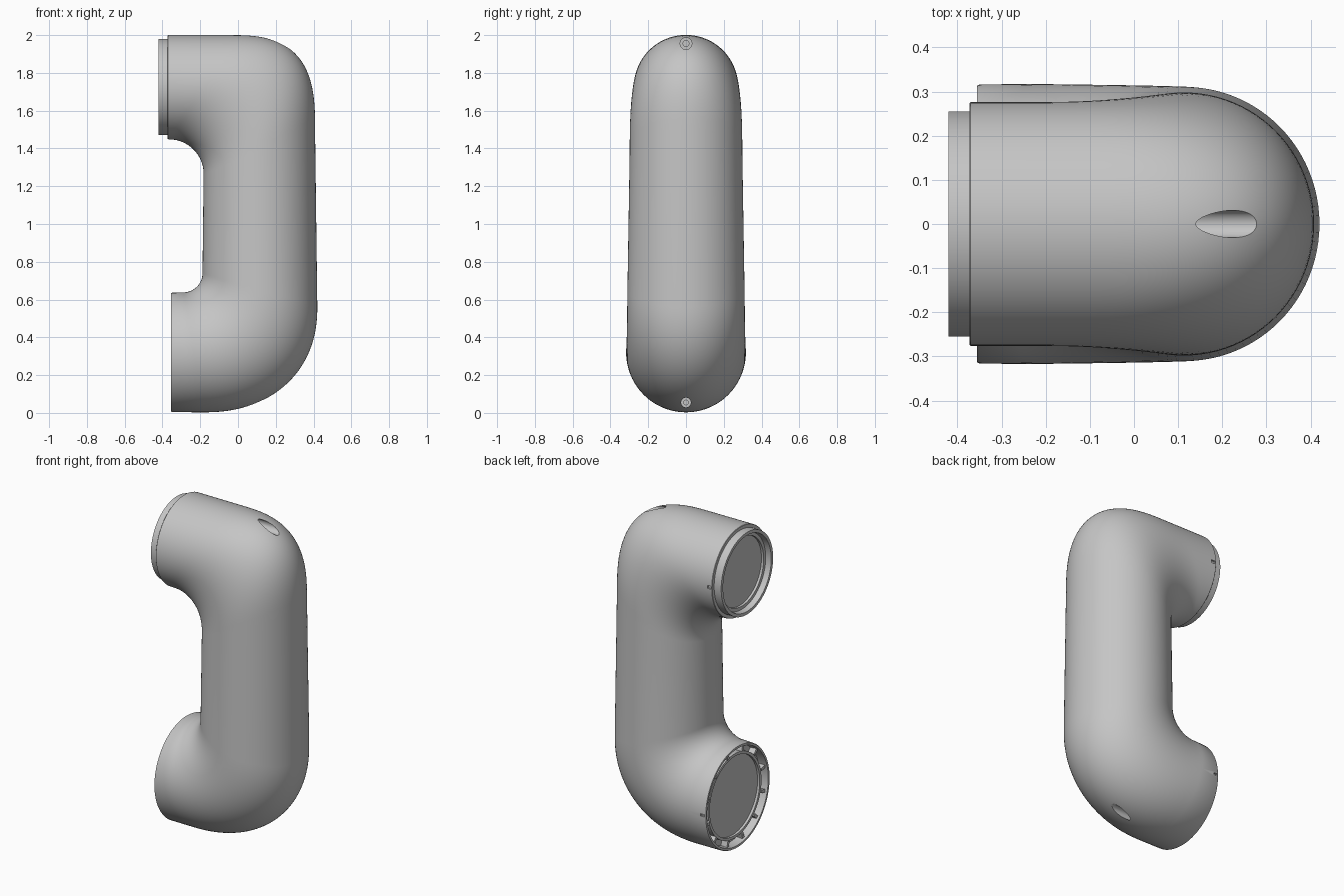
import bpy, bmesh
from math import sin, cos, pi
from mathutils import Vector, Matrix

cube = bpy.data.objects.get("Cube")
if cube:
    bpy.data.objects.remove(cube)

SIDES = 96
TOP_Z, LOW_Z = 1.725, 0.32

grey = bpy.data.materials.new("satin grey")
grey.use_nodes = True
grey.diffuse_color = (0.56, 0.56, 0.56, 1)
grey.node_tree.nodes["Principled BSDF"].inputs["Base Color"].default_value = (0.56, 0.56, 0.56, 1)


def finish(name, bm):
    bmesh.ops.recalc_face_normals(bm, faces=bm.faces)
    mesh = bpy.data.meshes.new(name)
    bm.to_mesh(mesh)
    bm.free()
    mesh.materials.append(grey)
    ob = bpy.data.objects.new(name, mesh)
    bpy.context.collection.objects.link(ob)
    return ob


def smooth(ob):
    bpy.ops.object.select_all(action="DESELECT")
    ob.select_set(True)
    bpy.context.view_layer.objects.active = ob
    bpy.ops.object.shade_smooth_by_angle(angle=0.6)


def corner(cx, cz, a, b, t, n=2.0):
    """Point on a quarter superellipse, t from 0 (vertical reach) to pi/2."""
    return Vector((cx + a * abs(sin(t)) ** (2 / n), 0, cz + b * abs(cos(t)) ** (2 / n)))


# Each section is (inner edge, outer edge, half width in y)
sections = []


def disc_section(x, zc, r, side):
    sections.append((Vector((x, 0, zc - side * r)), Vector((x, 0, zc + side * r)), r))


# Upper mouth: recessed disc, lip, shoulder
for x, r in ((-0.37, 0.212), (-0.385, 0.212), (-0.385, 0.232), (-0.42, 0.236), (-0.42, 0.255),
             (-0.372, 0.255), (-0.372, 0.274), (-0.37, 0.276)):
    disc_section(x, TOP_Z, r, 1)

# Upper elbow, straight arm, lower elbow
STEPS = 36
for i in range(STEPS + 1):
    t = i / STEPS * pi / 2
    sections.append((corner(-0.365, 1.265, 0.183, 0.183, t),
                     corner(-0.05, 1.5, 0.458, 0.5, t, 2.9),
                     0.276 + 0.022 * sin(t) ** 1.5))
for i in range(STEPS + 1):
    k = 1 - i / STEPS
    t = k * pi / 2
    sections.append((corner(-0.29, 0.74, 0.102, -0.102, t),
                     corner(-0.18, 0.56, 0.6, -0.557, t, 2.2),
                     0.317 - 0.007 * k))

# Lower mouth: rim, channel, inner ring, recessed disc
for x, r in ((-0.35, 0.316), (-0.355, 0.313), (-0.355, 0.3), (-0.3, 0.296), (-0.3, 0.262),
             (-0.335, 0.262), (-0.335, 0.245), (-0.32, 0.245)):
    disc_section(x, LOW_Z, r, -1)

bm = bmesh.new()
rings = []
for inner, outer, width in sections:
    mid, half = (inner + outer) / 2, (outer - inner) / 2
    rings.append([bm.verts.new(mid + half * cos(a) + Vector((0, width * sin(a), 0)))
                  for a in (2 * pi * j / SIDES for j in range(SIDES))])
for ra, rb in zip(rings, rings[1:]):
    for j in range(SIDES):
        m = (j + 1) % SIDES
        bm.faces.new((ra[j], ra[m], rb[m], rb[j]))
bm.faces.new(rings[0])
bm.faces.new(rings[-1])
body = finish("elbow_housing", bm)


def rod(name, x0, x1, z, r, segments=40):
    b = bmesh.new()
    place = Matrix.Translation(((x0 + x1) / 2, 0, z)) @ Matrix.Rotation(pi / 2, 4, "Y")
    bmesh.ops.create_cone(b, cap_ends=True, segments=segments, radius1=r, radius2=r,
                          depth=x1 - x0, matrix=place)
    return finish(name, b)


def block(name, centre, size):
    b = bmesh.new()
    bmesh.ops.create_cube(b, size=1, matrix=Matrix.Translation(centre) @ Matrix.Diagonal((*size, 1)))
    return finish(name, b)


# Screw pockets and small alignment slots
cutters = [rod("upper_pocket_cutter", 0.09, 0.6, 1.955, 0.031),
           rod("lower_pocket_cutter", -0.02, 0.6, 0.055, 0.026),
           block("upper_slot_cutter", (-0.352, 0.28, TOP_Z), (0.025, 0.03, 0.018)),
           block("lower_slot_cutter", (-0.335, 0.32, LOW_Z), (0.025, 0.03, 0.014))]
bpy.context.view_layer.objects.active = body
for cutter in cutters:
    cutter.hide_render = True
    mod = body.modifiers.new("cut", "BOOLEAN")
    mod.operation, mod.solver, mod.object = "DIFFERENCE", "EXACT", cutter
    bpy.ops.object.modifier_apply(modifier=mod.name)
    bpy.data.objects.remove(cutter)
smooth(body)

# Screw heads at the pocket floors
for name, x, z, r in (("upper_screw", 0.09, 1.955, 0.018), ("lower_screw", -0.02, 0.055, 0.015)):
    smooth(rod(name, x - 0.005, x + 0.015, z, r, 24))

# Locking tabs around the lower channel
bm = bmesh.new()
TABS = 12
for i in range(TABS):
    place = (Matrix.Translation((-0.32, 0, LOW_Z)) @ Matrix.Rotation(2 * pi * (i + 0.5) / TABS, 4, "X")
             @ Matrix.Translation((0, 0, 0.28)) @ Matrix.Diagonal((0.042, 0.018, 0.036, 1)))
    bmesh.ops.create_cube(bm, size=1, matrix=place)
finish("locking_tabs", bm)
